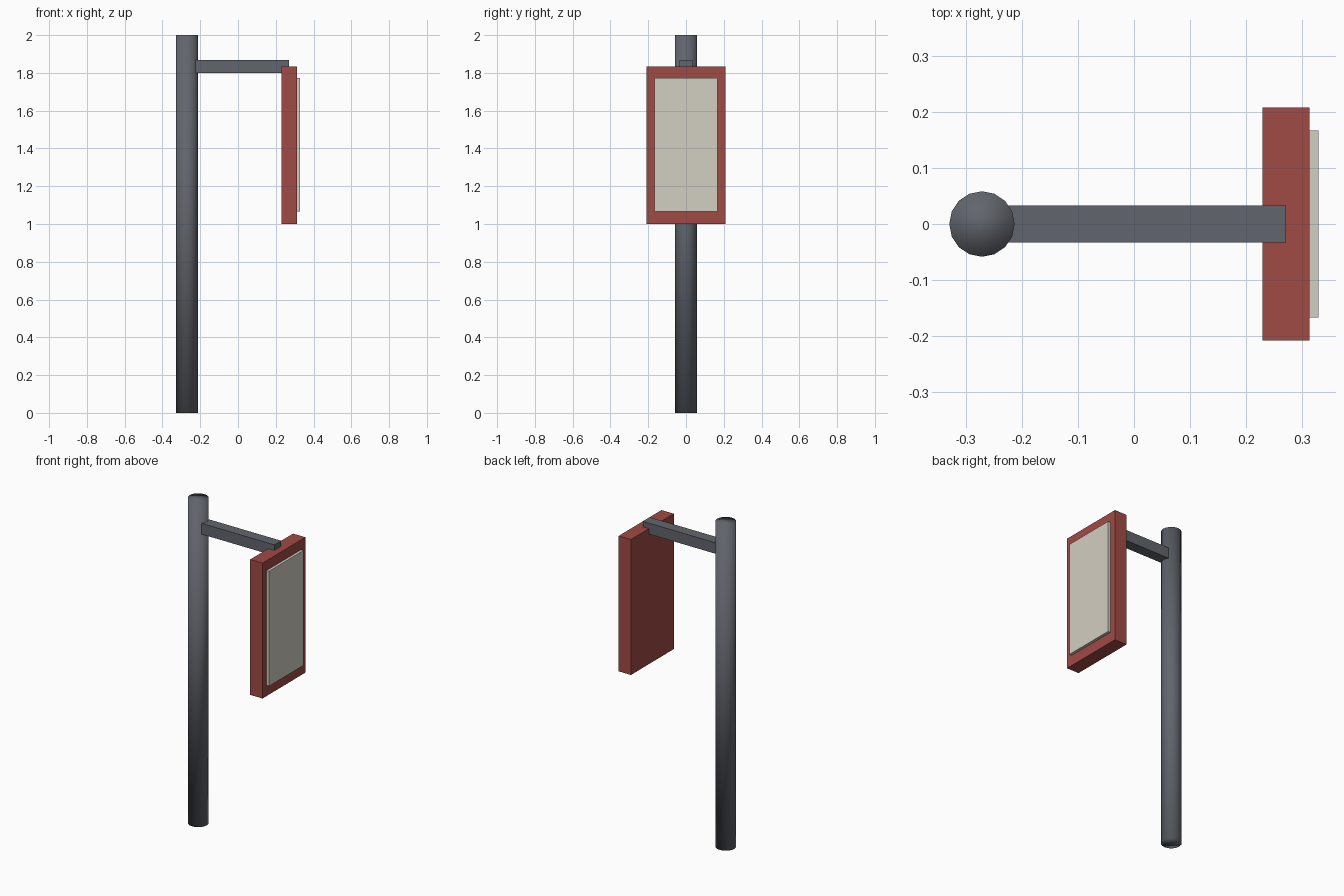
import bpy

if "Cube" in bpy.data.objects:
    bpy.data.objects.remove(bpy.data.objects["Cube"])


def material(name, rgb):
    mat = bpy.data.materials.new(name)
    mat.diffuse_color = (*rgb, 1)
    mat.use_nodes = True
    mat.node_tree.nodes["Principled BSDF"].inputs["Base Color"].default_value = mat.diffuse_color
    return mat


def box(name, lo, hi, mat):
    centre = [(a + b) / 2 for a, b in zip(lo, hi)]
    bpy.ops.mesh.primitive_cube_add(size=1, location=centre)
    ob = bpy.context.object
    ob.name = name
    ob.scale = [b - a for a, b in zip(lo, hi)]
    bpy.ops.object.transform_apply(location=False, rotation=False, scale=True)
    ob.data.materials.append(mat)
    return ob


steel = material("dark_steel", (0.12, 0.13, 0.15))
red = material("red_paint", (0.35, 0.07, 0.06))
cream = material("cream_face", (0.65, 0.62, 0.54))

# Upright pole, smooth shaded all over including the caps
bpy.ops.mesh.primitive_cylinder_add(vertices=16, radius=0.0583, depth=2,
                                    location=(-0.271, 0, 1))
pole = bpy.context.object
pole.name = "pole"
pole.data.materials.append(steel)
bpy.ops.object.shade_smooth()

# Arm from the pole's axis to the middle of the board
box("arm", (-0.271, -0.0333, 1.80), (0.271, 0.0333, 1.867), steel)

# Hanging sign board and its raised face
box("sign_board", (0.229, -0.208, 1.0), (0.3125, 0.208, 1.833), red)
box("sign_face", (0.3105, -0.167, 1.065), (0.329, 0.167, 1.772), cream)
